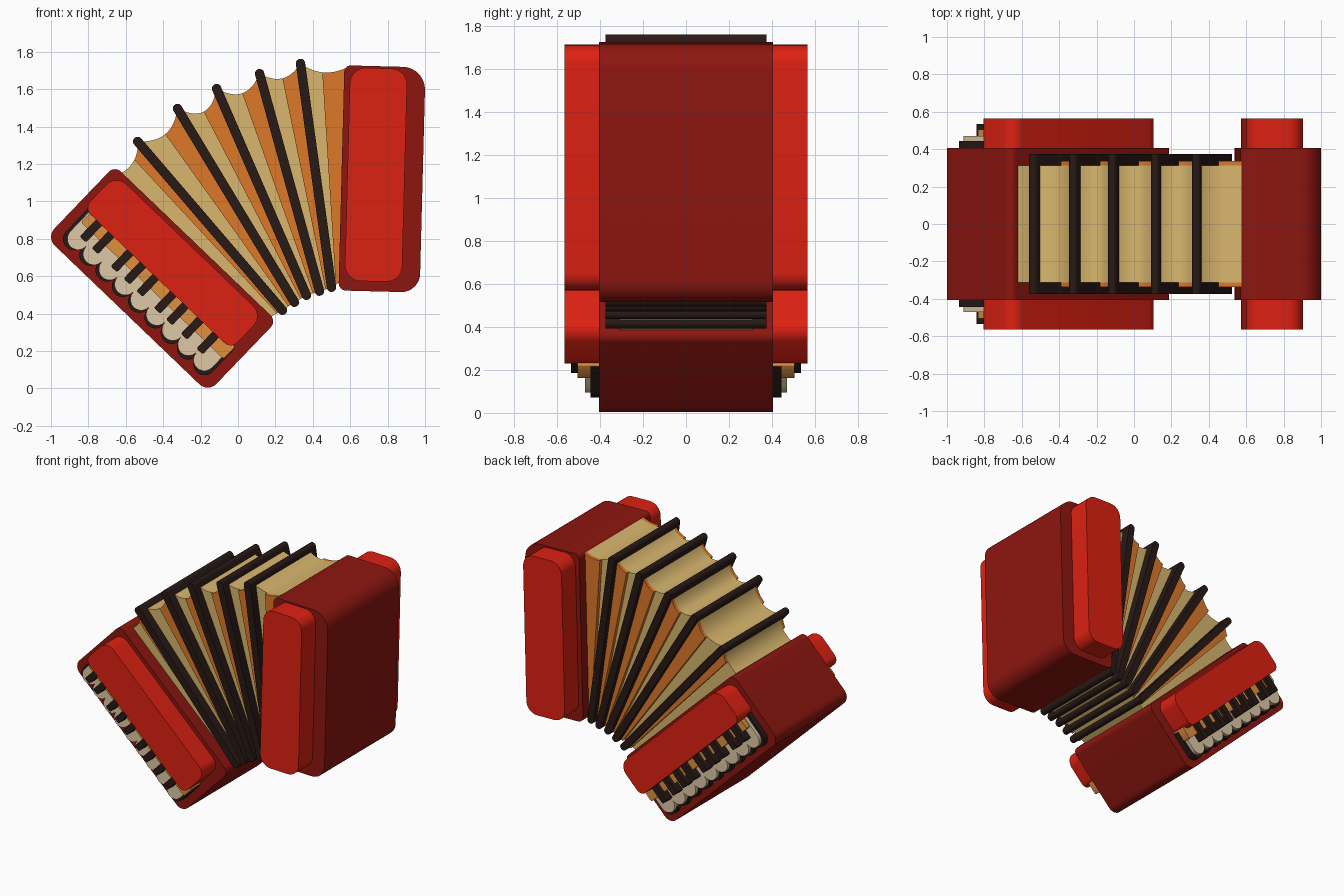
import bpy, bmesh, math
from mathutils import Vector

if "Cube" in bpy.data.objects:
    bpy.data.objects.remove(bpy.data.objects["Cube"])


def material(name, rgb):
    m = bpy.data.materials.new(name)
    m.diffuse_color = (*rgb, 1)
    m.use_nodes = True
    m.node_tree.nodes["Principled BSDF"].inputs["Base Color"].default_value = m.diffuse_color
    return m


DARK_RED = material("dark_red", (0.27, 0.008, 0.005))
RED = material("bright_red", (0.73, 0.015, 0.006))
CREAM = material("cream", (0.69, 0.47, 0.155))
ORANGE = material("orange", (0.72, 0.19, 0.022))
BLACK = material("black", (0.021, 0.010, 0.008))
IVORY = material("ivory", (0.73, 0.58, 0.38))
AMBER = material("amber", (0.75, 0.28, 0.05))


def prism(name, profile, y0, y1, mat):
    """Extrude an (x, z) profile from y0 to y1."""
    bm = bmesh.new()
    face = bm.faces.new([bm.verts.new((p[0], y0, p[1])) for p in profile])
    ext = bmesh.ops.extrude_face_region(bm, geom=[face])["geom"]
    bmesh.ops.translate(bm, vec=(0, y1 - y0, 0),
                        verts=[g for g in ext if isinstance(g, bmesh.types.BMVert)])
    bmesh.ops.recalc_face_normals(bm, faces=bm.faces)
    me = bpy.data.meshes.new(name)
    bm.to_mesh(me)
    bm.free()
    me.polygons.foreach_set("use_smooth", [True] * len(me.polygons))
    me.set_sharp_from_angle(angle=math.radians(30))
    me.materials.append(mat)
    ob = bpy.data.objects.new(name, me)
    bpy.context.collection.objects.link(ob)
    return ob


def both_sides(name, profile, y0, y1, mat):
    prism(name + "_front", profile, -y1, -y0, mat)
    prism(name + "_back", profile, y0, y1, mat)


def rounded_rect(u0, u1, v0, v1, radii, n=8):
    """Radii run from (u0,v0) counter-clockwise."""
    corners = [(u0, v0, 1, 1), (u1, v0, -1, 1), (u1, v1, -1, -1), (u0, v1, 1, -1)]
    pts = []
    for k, ((u, v, su, sv), r) in enumerate(zip(corners, radii)):
        for i in range(n + 1):
            a = math.pi + k * math.pi / 2 + i / n * math.pi / 2
            pts.append((u + su * r + r * math.cos(a), v + sv * r + r * math.sin(a)))
    return pts


def place(pts, deg, cx=0, cz=0):
    c, s = math.cos(math.radians(deg)), math.sin(math.radians(deg))
    return [(cx + u * c - v * s, cz + u * s + v * c) for u, v in pts]


# Right-hand case with its raised cover plates
case = rounded_rect(-0.217, 0.217, -0.602, 0.602, (0.04, 0.10, 0.12, 0.035))
prism("right_case", place(case, -1.5, 0.77, 1.12), -0.405, 0.405, DARK_RED)
plate = rounded_rect(-0.153, 0.153, -0.57, 0.57, (0.085,) * 4)
both_sides("right_plate", place(plate, -1.5, 0.738, 1.142), 0.40, 0.565, RED)

# Left-hand case, tilted, with cover plates
TILT = -43.8
case = rounded_rect(-1.30, -0.10, -0.127, 0.403, (0.065, 0.065, 0.045, 0.045))
prism("left_case", place(case, TILT), -0.405, 0.405, DARK_RED)
plate = rounded_rect(-1.262, -0.172, 0.125, 0.375, (0.05, 0.05, 0.075, 0.075))
both_sides("left_plate", place(plate, TILT), 0.40, 0.565, RED)


# Scalloped keyboard outline
def keyboard(u0, u1, v0, top, count=9, n=10):
    step = (u1 - u0) / (count - 1)
    r = step / 2
    pts = [(u1 + r, top), (u0 - r, top)]
    for k in range(count):
        for i in range(n + (k == count - 1)):
            a = math.pi + math.pi * i / n
            pts.append((u0 + k * step + r * math.cos(a), v0 + r * math.sin(a)))
    pts.append((u1 + r, v0 + 0.02))
    return place(pts, TILT)


both_sides("key_backing", keyboard(-1.185, -0.22, -0.03, 0.14), 0.40, 0.445, BLACK)
both_sides("white_keys", keyboard(-1.17, -0.235, -0.015, 0.14), 0.40, 0.47, IVORY)
strip = rounded_rect(-1.22, -0.165, 0.06, 0.15, (0.01,) * 4, 3)
both_sides("key_strip", place(strip, TILT), 0.40, 0.505, AMBER)
for i, u in enumerate((-1.15, -1.06, -0.92, -0.825, -0.73, -0.60, -0.51, -0.40, -0.285)):
    key = rounded_rect(u - 0.023, u + 0.023, 0.0, 0.145, (0.01,) * 4, 3)
    both_sides(f"black_key_{i + 1}", place(key, TILT), 0.40, 0.535, BLACK)

# Bellows ribs: (top, bottom) centre points
ribs = [((-0.537, 1.321), (0.238, 0.417)), ((-0.324, 1.497), (0.302, 0.460)),
        ((-0.115, 1.604), (0.366, 0.497)), ((0.115, 1.684), (0.436, 0.519)),
        ((0.334, 1.738), (0.500, 0.540))]
for i, (t, b) in enumerate(ribs):
    t, b = Vector(t), Vector(b)
    d = t - b
    half = d.length / 2 + 0.024
    bar = rounded_rect(-half, half, -0.025, 0.025, (0.0249,) * 4)
    mid = (t + b) / 2
    prism(f"bellows_rib_{i + 1}",
          place(bar, math.degrees(math.atan2(d.y, d.x)), mid.x, mid.y), -0.375, 0.375, BLACK)

# Bellows folds: cream wedge with a sagging top, orange facing on its right half
edges = [((-0.625, 1.15), (0.18, 0.385))] + ribs + [((0.575, 1.712), (0.545, 0.57))]
sags = (0.03, 0.065, 0.08, 0.07, 0.055, 0.035)
for i, sag in enumerate(sags):
    (t0, b0), (t1, b1) = [[Vector(p) for p in e] for e in edges[i:i + 2]]
    chord = (t1 - t0).normalized()
    down = Vector((chord.y, -chord.x))
    n = 12
    arc = [t0.lerp(t1, k / n) + down * (sag * 4 * (k / n) * (1 - k / n)) for k in range(n + 1)]
    prism(f"bellows_fold_{i + 1}", [b0] + arc + [b1], -0.312, 0.312, CREAM)
    both_sides(f"bellows_facing_{i + 1}", [b0.lerp(b1, 0.5)] + arc[n // 2:] + [b1],
               0.312, 0.338, ORANGE)
